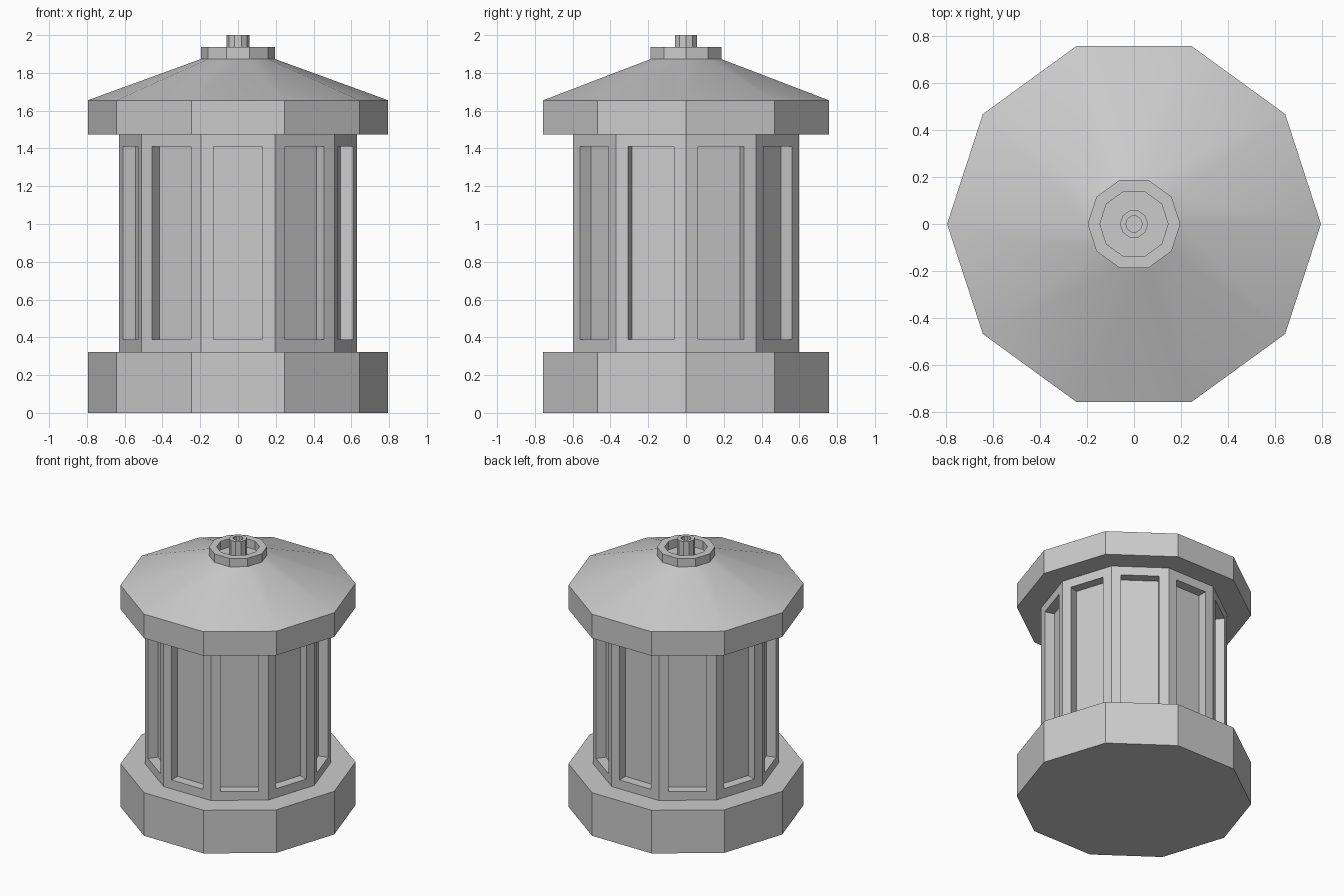
import bpy
import bmesh
from math import cos, sin, tau, radians

if "Cube" in bpy.data.objects:
    bpy.data.objects.remove(bpy.data.objects["Cube"])

SIDES = 10


def lathe(name, profile):
    """Spin (radius, z) points, listed bottom to top outside, into a capped ten-sided solid."""
    bm = bmesh.new()
    rings = [[bm.verts.new((r * cos(tau * i / SIDES), r * sin(tau * i / SIDES), z))
              for i in range(SIDES)] for r, z in profile]
    walls = []
    for low, high in zip(rings, rings[1:]):
        for i in range(SIDES):
            j = (i + 1) % SIDES
            walls.append(bm.faces.new((low[i], low[j], high[j], high[i])))
    bm.faces.new(rings[0][::-1])
    bm.faces.new(rings[-1])
    bm.normal_update()
    if name == "body":
        recess(bm, walls)
    mesh = bpy.data.meshes.new(name)
    bm.to_mesh(mesh)
    bm.free()
    obj = bpy.data.objects.new(name, mesh)
    bpy.context.collection.objects.link(obj)
    return obj


def recess(bm, faces, border=0.066, depth=0.07):
    """Sink a straight-walled panel into each face."""
    bmesh.ops.inset_individual(bm, faces=faces, thickness=border, use_even_offset=True)
    bm.normal_update()
    normals = [f.normal.copy() for f in faces]
    panels = bmesh.ops.extrude_discrete_faces(bm, faces=faces)["faces"]
    for face, normal in zip(panels, normals):
        n = face.normal.copy() if face.normal.length > 0.5 else normal
        bmesh.ops.translate(bm, verts=face.verts[:], vec=-n * depth)
    bm.normal_update()


# Plinth and panelled body
lathe("base", [(0.795, 0), (0.795, 0.322)])
lathe("body", [(0.63, 0.322), (0.63, 1.475)])

# Roof with its rim, shallow cone and hollow collar
roof = lathe("roof", [(0.795, 1.475), (0.795, 1.655), (0.197, 1.873),
                      (0.197, 1.936), (0.145, 1.936), (0.145, 1.873)])

# Hollow finial tube standing in the collar
lathe("finial", [(0.06, 1.873), (0.06, 2.0), (0.035, 2.0), (0.035, 1.94)])

# Smooth shading across the cone only
bpy.context.view_layer.objects.active = roof
roof.select_set(True)
bpy.ops.object.shade_smooth_by_angle(angle=radians(17))
